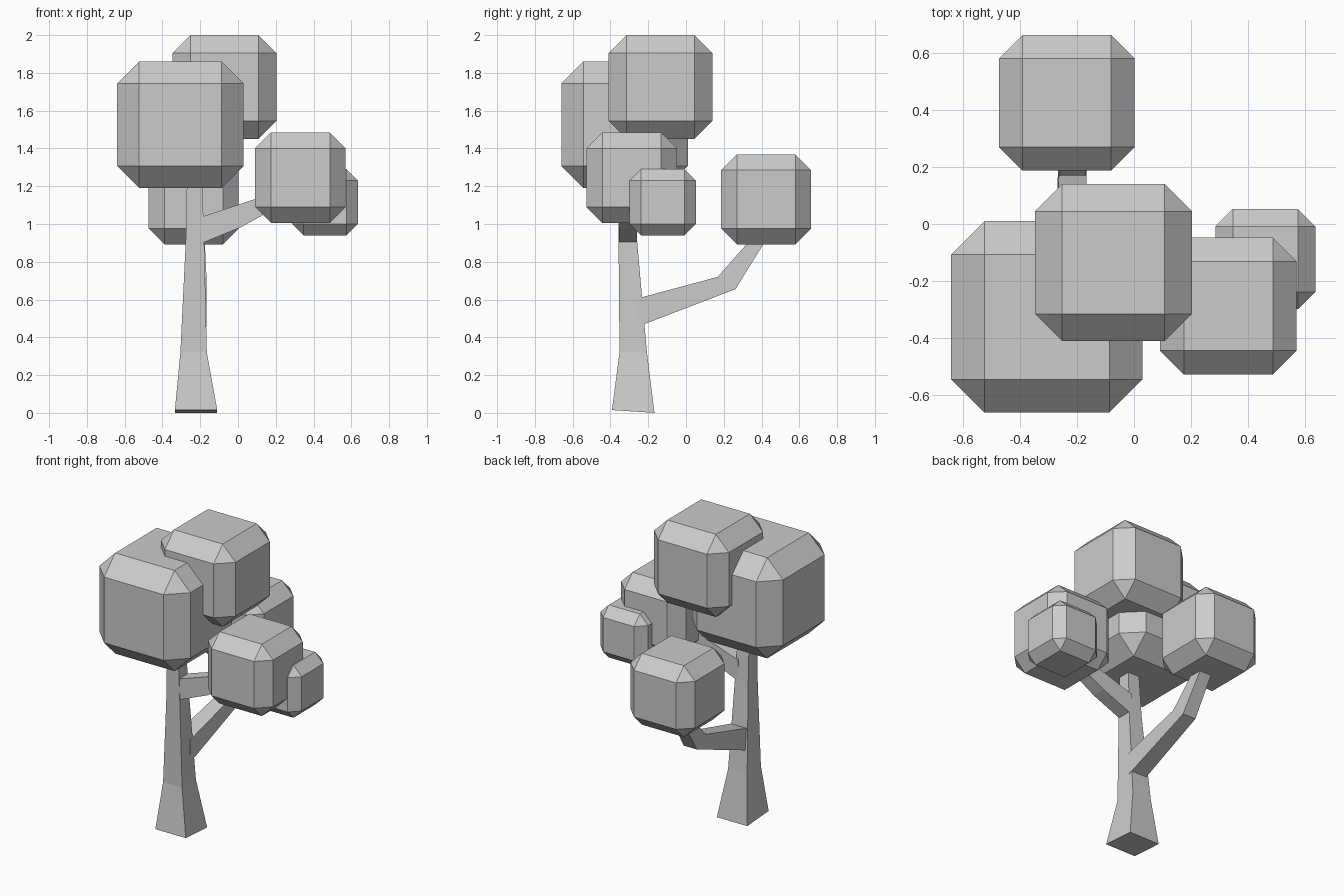
import bpy, bmesh
from mathutils import Vector

if "Cube" in bpy.data.objects:
    bpy.data.objects.remove(bpy.data.objects["Cube"])


def finish(name, bm):
    bmesh.ops.recalc_face_normals(bm, faces=bm.faces[:])
    mesh = bpy.data.meshes.new(name)
    bm.to_mesh(mesh)
    bm.free()
    bpy.context.collection.objects.link(bpy.data.objects.new(name, mesh))


def limb(name, side, sections):
    """Four-sided tapering limb; each section is (edge point, opposite point, half width)."""
    bm = bmesh.new()
    rings = []
    for a, b, w in sections:
        a, b, s = Vector(a), Vector(b), Vector(side) * w
        rings.append([bm.verts.new(p) for p in (a - s, a + s, b + s, b - s)])
    for r, q in zip(rings, rings[1:]):
        for i in range(4):
            j = (i + 1) % 4
            bm.faces.new((r[i], r[j], q[j], q[i]))
    bm.faces.new(rings[0][::-1])
    bm.faces.new(rings[-1])
    finish(name, bm)


def leaf_block(name, centre, size):
    """Cube of foliage with chamfered edges and triangular corners."""
    bm = bmesh.new()
    bmesh.ops.create_cube(bm, size=size)
    bmesh.ops.bevel(bm, geom=bm.edges[:], offset=size * 0.174,
                    segments=1, affect='EDGES')
    bmesh.ops.translate(bm, verts=bm.verts[:], vec=centre)
    finish(name, bm)


# Trunk, flared at the foot
limb("trunk", (1, 0, 0), [
    ((-0.222, -0.392, 0.015), (-0.222, -0.167, 0.0), 0.112),
    ((-0.235, -0.352, 0.32), (-0.235, -0.207, 0.32), 0.070),
    ((-0.228, -0.357, 0.90), (-0.228, -0.258, 0.90), 0.049),
    ((-0.230, -0.360, 1.25), (-0.230, -0.280, 1.25), 0.040),
])

# Bent branch towards the back
limb("back_branch", (1, 0, 0), [
    ((-0.225, -0.26, 0.455), (-0.225, -0.26, 0.605), 0.058),
    ((-0.215, 0.262, 0.655), (-0.215, 0.168, 0.72), 0.048),
    ((-0.220, 0.445, 0.95), (-0.220, 0.37, 0.95), 0.042),
])

# Branch towards the right
limb("right_branch", (0, 1, 0), [
    ((-0.20, -0.307, 0.895), (-0.20, -0.307, 1.035), 0.048),
    ((0.02, -0.307, 0.985), (-0.02, -0.307, 1.095), 0.046),
    ((0.20, -0.307, 1.085), (0.16, -0.307, 1.155), 0.042),
])

# Foliage
for name, centre, size in [
    ("top_foliage", (-0.072, -0.135, 1.725), 0.55),
    ("left_foliage", (-0.305, -0.325, 1.525), 0.67),
    ("right_foliage", (0.33, -0.287, 1.245), 0.478),
    ("small_foliage", (0.46, -0.123, 1.115), 0.35),
    ("back_foliage", (-0.235, 0.424, 1.13), 0.475),
]:
    leaf_block(name, centre, size)
